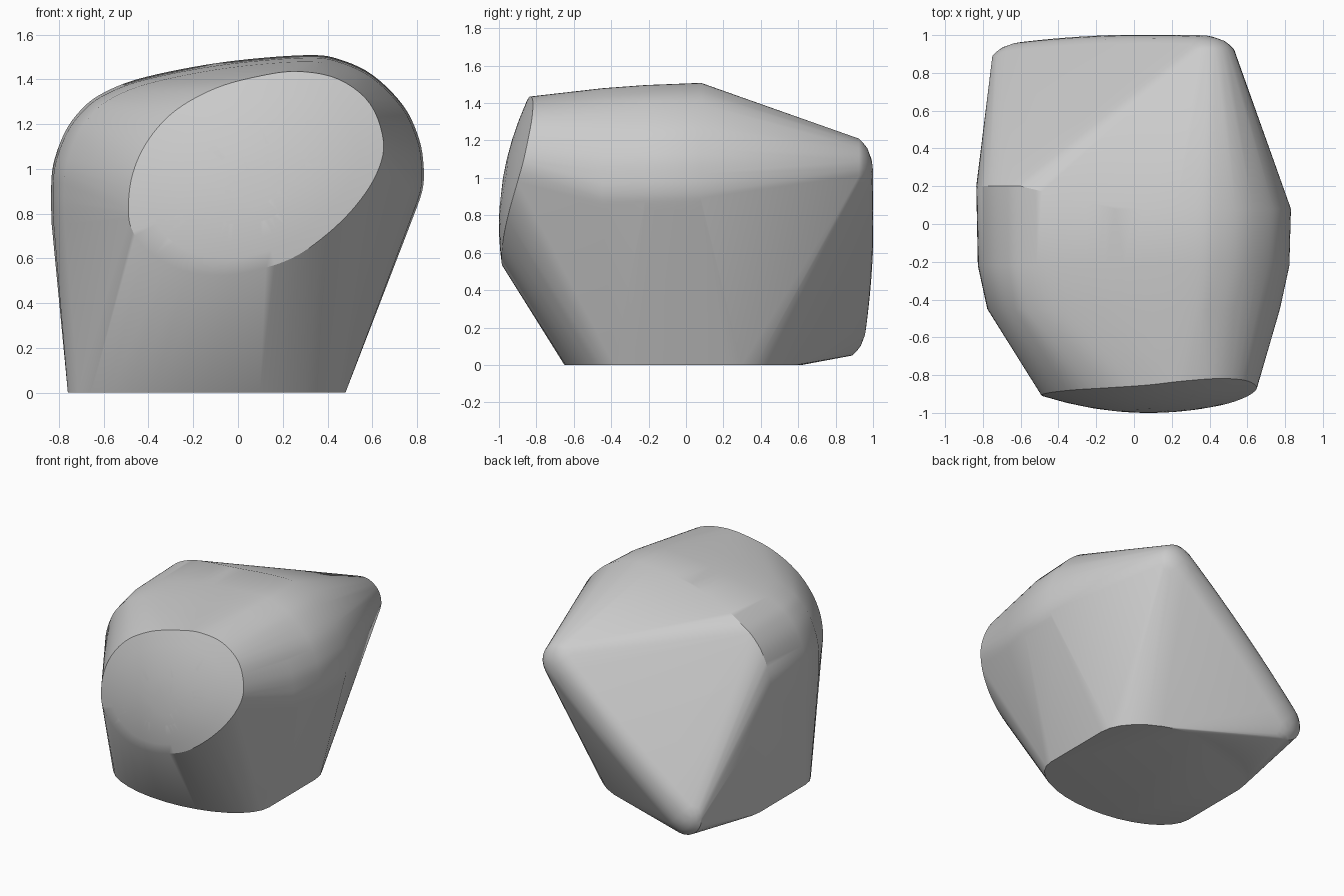
import bpy, bmesh, math
from mathutils import Vector

old = bpy.data.objects.get("Cube")
if old:
    bpy.data.objects.remove(old, do_unlink=True)


def smooth_path(points, closed=False, steps=5):
    """Catmull-Rom curve through 2D points."""
    pts = [Vector(p) for p in points]
    n = len(pts)
    out = []
    for i in range(n if closed else n - 1):
        if closed:
            a, b, c, d = (pts[(i + k) % n] for k in (-1, 0, 1, 2))
        else:
            a, b, c, d = (pts[min(max(i + k, 0), n - 1)] for k in (-1, 0, 1, 2))
        for s in range(steps):
            t = s / steps
            out.append(b + (c - a) * t / 2 + (a * 2 - b * 5 + c * 4 - d) * t * t / 2
                       + (b * 3 - a - c * 3 + d) * t ** 3 / 2)
    if not closed:
        out.append(pts[-1])
    return out


cloud = []

# Flat base: straight sides, rounded front and back
for depth, edge in ((0.33, -0.32), (0.4, 0.22)):
    sign = -1 if edge < 0 else 1
    for i in range(17):
        a = math.pi * i / 16
        cloud.append((-0.14 + 0.62 * math.cos(a), edge + sign * depth * math.sin(a), 0))

# Domed front cap: oval outline and shrinking copies on a shallow bowl
cap = [(-0.49, 0.82), (-0.47, 0.98), (-0.4, 1.13), (-0.28, 1.26), (-0.1, 1.36),
       (0.1, 1.415), (0.27, 1.435), (0.45, 1.4), (0.59, 1.29), (0.65, 1.12),
       (0.62, 0.98), (0.53, 0.84), (0.4, 0.71), (0.24, 0.6), (0.05, 0.54),
       (-0.1, 0.525), (-0.26, 0.55), (-0.4, 0.63), (-0.47, 0.72)]
for p in smooth_path(cap, closed=True):
    for k in (1, 0.8, 0.6, 0.4, 0.2):
        x, z = 0.08 + (p.x - 0.08) * k, 0.9 + (p.y - 0.9) * k
        cloud.append((x, -1 + 0.28 * (x - 0.08) ** 2 + 0.34 * (z - 0.75) ** 2, z))

# Shoulder arch: widest ring, then two smaller rings towards the front
arch = [(-0.832, 0.75), (-0.835, 0.88), (-0.825, 1.02), (-0.77, 1.17), (-0.69, 1.275),
        (-0.6, 1.34), (-0.45, 1.4), (-0.2, 1.455), (0.05, 1.49), (0.32, 1.508),
        (0.45, 1.49), (0.6, 1.42), (0.74, 1.28), (0.81, 1.13), (0.83, 1.0),
        (0.825, 0.91), (0.8, 0.83)]
for p in smooth_path(arch):
    back = 0.08 + 0.12 * min(max((-0.1 - p.x) / 0.5, 0), 1)
    cloud.append((p.x, back, p.y))
    for y, sx, sz in ((-0.22, 0.99, 0.982), (-0.45, 0.93, 0.956)):
        cloud.append((p.x * sx, y, 0.85 + (p.y - 0.85) * sz))

# Narrow rounded spine across the back, bulging outwards
low, high = Vector((-0.6, 0.2)), Vector((0.38, 1.06))
along = (high - low).normalized()
across = Vector((-along.y, along.x))
for k, rise in ((1, 0), (0.85, 0.025), (0.65, 0.05), (0.35, 0.067), (0, 0.073)):
    for i in range(25):
        t = i / 24
        mid = low.lerp(high, t)
        y = 0.89 + 0.035 * t + rise + 0.08 * t * (1 - t)
        for side in (-1, 1):
            p = mid + across * side * 0.15 * k
            cloud.append((p.x, min(y, 1), p.y))
    for i in range(13):
        a = math.pi * i / 12
        for end, sign, y in ((low, -1, 0.89), (high, 1, 0.925)):
            p = end + (along * sign * math.sin(a) + across * math.cos(a)) * 0.15 * k
            cloud.append((p.x, y + rise * 0.9, p.y))

# Skin everything with one convex surface
bm = bmesh.new()
for co in cloud:
    bm.verts.new(co)
bmesh.ops.remove_doubles(bm, verts=bm.verts, dist=0.002)
hull = bmesh.ops.convex_hull(bm, input=bm.verts)
loose = {v for v in hull["geom_interior"] + hull["geom_unused"]
         if isinstance(v, bmesh.types.BMVert)}
bmesh.ops.delete(bm, geom=list(loose), context="VERTS")
bmesh.ops.dissolve_limit(bm, angle_limit=math.radians(0.5), verts=bm.verts, edges=bm.edges)
bmesh.ops.recalc_face_normals(bm, faces=bm.faces)
mesh = bpy.data.meshes.new("rounded_body")
bm.to_mesh(mesh)
bm.free()
body = bpy.data.objects.new("rounded_body", mesh)
bpy.context.collection.objects.link(body)

# Plain grey finish
grey = bpy.data.materials.new("light_grey")
grey.use_nodes = True
colour = (0.6, 0.6, 0.6, 1)
grey.diffuse_color = colour
grey.node_tree.nodes["Principled BSDF"].inputs["Base Color"].default_value = colour
mesh.materials.append(grey)

bpy.ops.object.select_all(action="DESELECT")
body.select_set(True)
bpy.context.view_layer.objects.active = body
bpy.ops.object.shade_smooth_by_angle(angle=math.radians(28))
